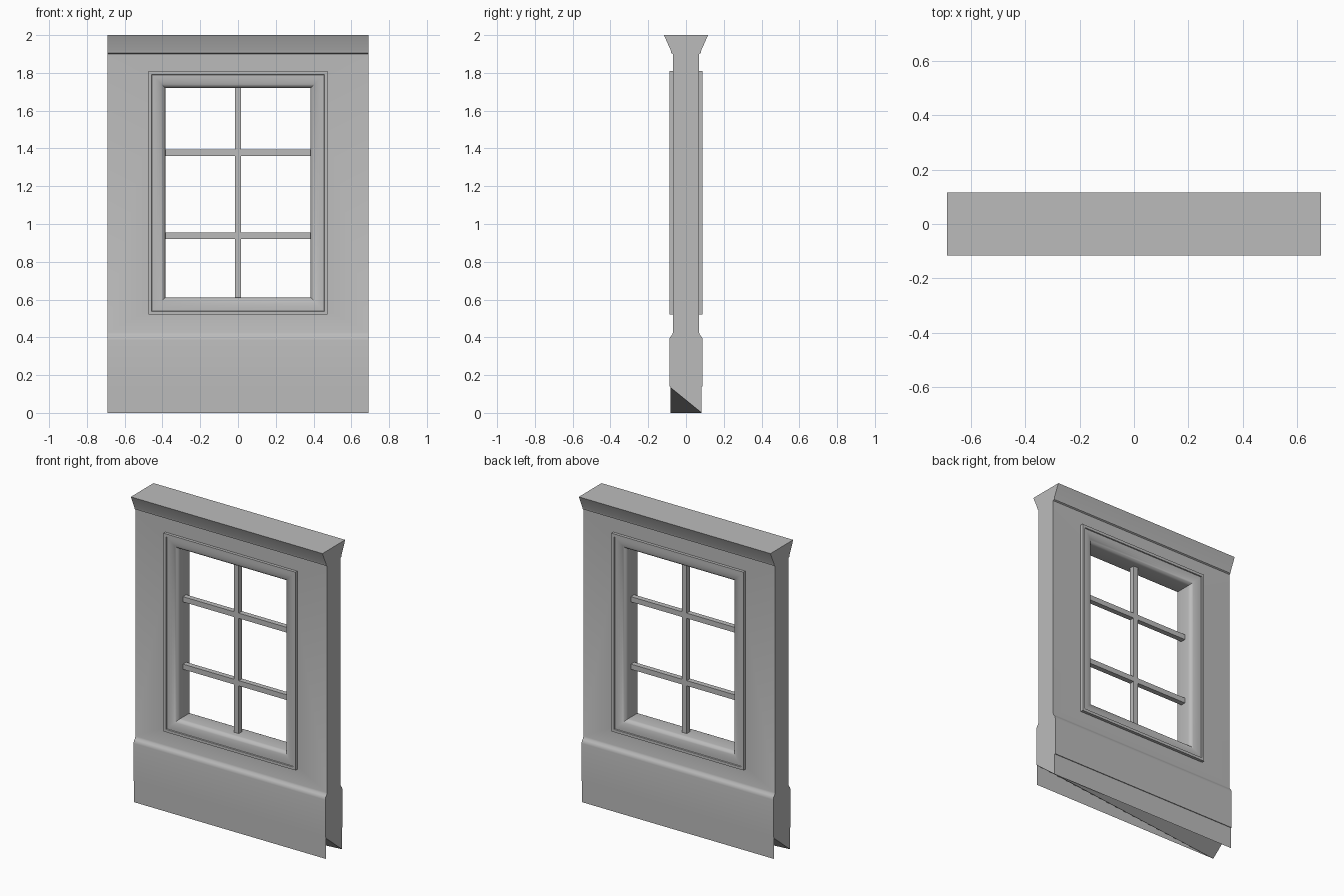
import bpy, bmesh, math

HALF_W = 0.69
PLINTH_Z = 0.14

if "Cube" in bpy.data.objects:
    bpy.data.objects.remove(bpy.data.objects["Cube"])

plaster = bpy.data.materials.new("grey plaster")
plaster.use_nodes = True
GREY = (0.5, 0.5, 0.5, 1)
plaster.diffuse_color = GREY
plaster.node_tree.nodes["Principled BSDF"].inputs["Base Color"].default_value = GREY


def make_object(name, verts, faces, fix_normals=True):
    mesh = bpy.data.meshes.new(name)
    mesh.from_pydata(verts, [], faces)
    if fix_normals:
        bm = bmesh.new()
        bm.from_mesh(mesh)
        bmesh.ops.recalc_face_normals(bm, faces=bm.faces)
        bm.to_mesh(mesh)
        bm.free()
    mesh.materials.append(plaster)
    obj = bpy.data.objects.new(name, mesh)
    bpy.context.collection.objects.link(obj)
    return obj


def activate(obj):
    bpy.ops.object.select_all(action='DESELECT')
    obj.select_set(True)
    bpy.context.view_layer.objects.active = obj


def smooth(obj, angle=35):
    activate(obj)
    bpy.ops.object.shade_smooth_by_angle(angle=math.radians(angle))


def make_box(name, lo, hi):
    verts = [(x, y, z) for x in (lo[0], hi[0]) for y in (lo[1], hi[1]) for z in (lo[2], hi[2])]
    faces = [(0, 1, 3, 2), (4, 6, 7, 5), (0, 4, 5, 1), (2, 3, 7, 6), (0, 2, 6, 4), (1, 5, 7, 3)]
    return make_object(name, verts, faces)


# Wall with wainscot bulge and flared crown, mirrored profile run along x
half = [(0.088, PLINTH_Z), (0.088, 0.385), (0.086, 0.397), (0.080, 0.406),
        (0.073, 0.414), (0.069, 0.425), (0.069, 1.9), (0.078, 1.905),
        (0.081, 1.92), (0.117, 2.0)]
profile = [(-y, z) for y, z in half] + half[::-1]
n = len(profile)
verts = [(x, y, z) for x in (-HALF_W, HALF_W) for y, z in profile]
faces = [(i, (i + 1) % n, n + (i + 1) % n, n + i) for i in range(n)]
faces += [tuple(range(n)), tuple(range(n, 2 * n))]
wall = make_object("wall", verts, faces)

# Window hole, hidden behind the frame moulding
cutter = make_box("window_cutter", (-0.43, -0.3, 0.565), (0.43, 0.3, 1.765))
cutter.hide_render = True
cut = wall.modifiers.new("window hole", 'BOOLEAN')
cut.operation = 'DIFFERENCE'
cut.solver = 'EXACT'
cut.object = cutter
activate(wall)
bpy.ops.object.modifier_apply(modifier=cut.name)
bpy.data.objects.remove(cutter)
smooth(wall)

# Plinth: front and back skirts, slanted ends and a twisted underside
D = 0.083
CUT_Z = 0.135
top = [(s * HALF_W, t * D, PLINTH_Z) for s in (1, -1) for t in (-1, 1)]
low = [(x, y, 0) for x, y, z in top]
right_notch = (HALF_W, -D, CUT_Z)
left_notch = (-HALF_W, D, CUT_Z)
faces = [(2, 6, 4, 0), (1, 5, 7, 3),
         (0, 8, 5, 1), (3, 9, 6, 2),
         (8, 6, 5), (5, 6, 9)]
make_object("plinth", top + low + [right_notch, left_notch], faces, fix_normals=False)

# Window frame: mitred moulding, the same on both sides
OPEN_X, OPEN_LOW, OPEN_HIGH = 0.385, 0.61, 1.72
ovolo = [(0.065 * math.cos(a), 0.045 + 0.037 * math.sin(a))
         for a in (math.pi / 2 * k / 8 for k in range(9))]
front = [(0.09, 0.06), (0.09, 0.088), (0.072, 0.088), (0.07, 0.082)]
front += [(0.065 - w, d) for w, d in ovolo[::-1]]
# Each pair is distance outward from the opening and depth from the centre
front[4:] = [(0.065 - 0.065 * math.sin(k * math.pi / 16),
              0.045 + 0.037 * math.cos(k * math.pi / 16)) for k in range(9)]
section = [(w, -d) for w, d in front] + [(w, d) for w, d in front[::-1]]
m = len(section)
verts = []
for sx, top_side in ((-1, 0), (1, 0), (1, 1), (-1, 1)):
    for w, y in section:
        z = OPEN_HIGH + w if top_side else OPEN_LOW - w
        verts.append((sx * (OPEN_X + w), y, z))
faces = [(c * m + i, c * m + (i + 1) % m,
          (c + 1) % 4 * m + (i + 1) % m, (c + 1) % 4 * m + i)
         for c in range(4) for i in range(m)]
smooth(make_object("window_frame", verts, faces))

# Glazing bars
B = 0.017
make_box("vertical_bar", (-B, -B, OPEN_LOW), (B, B, OPEN_HIGH))
for name, z in (("lower_bar", 0.938), ("upper_bar", 1.377)):
    make_box(name, (-OPEN_X, -B, z - B), (OPEN_X, B, z + B))
